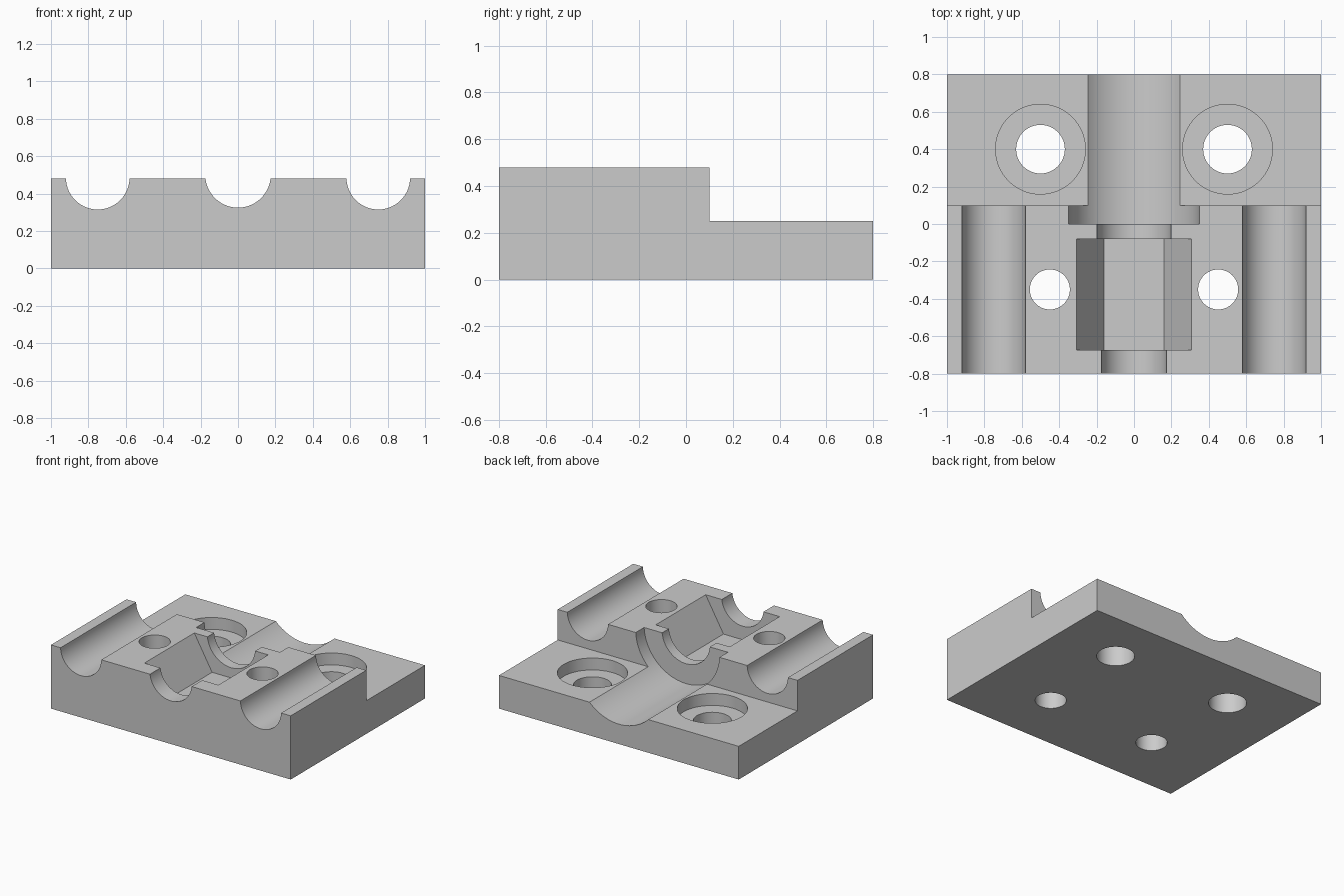
import bpy, bmesh
from math import cos, sin, tau
from mathutils import Vector

cube = bpy.data.objects.get("Cube")
if cube:
    bpy.data.objects.remove(cube, do_unlink=True)

grey = bpy.data.materials.new("plain grey")
grey.use_nodes = True
grey.diffuse_color = (0.6, 0.6, 0.6, 1)
grey.node_tree.nodes["Principled BSDF"].inputs["Base Color"].default_value = (0.6, 0.6, 0.6, 1)


def ring(cx, cy, r, sides=96):
    return [(cx + r * cos(tau * i / sides), cy + r * sin(tau * i / sides)) for i in range(sides)]


def prism(name, profile, axis, start, end):
    """Extrude a 2D profile along x (y,z points), y (x,z points) or z (x,y points)."""
    def place(u, v, w):
        return {"x": (w, u, v), "y": (u, w, v), "z": (u, v, w)}[axis]
    bm = bmesh.new()
    face = bm.faces.new([bm.verts.new(place(u, v, start)) for u, v in profile])
    ext = bmesh.ops.extrude_face_region(bm, geom=[face])
    moved = [g for g in ext["geom"] if isinstance(g, bmesh.types.BMVert)]
    bmesh.ops.translate(bm, verts=moved, vec=Vector(place(0, 0, end - start)))
    bmesh.ops.recalc_face_normals(bm, faces=bm.faces)
    mesh = bpy.data.meshes.new(name)
    bm.to_mesh(mesh)
    bm.free()
    mesh.materials.append(grey)
    obj = bpy.data.objects.new(name, mesh)
    bpy.context.collection.objects.link(obj)
    return obj


# Stepped block: tall front, low back
TOP, LOW, STEP = 0.48, 0.25, 0.1
block = prism("stepped_block", [(-0.8, 0), (0.8, 0), (0.8, LOW), (STEP, LOW),
                                (STEP, TOP), (-0.8, TOP)], "x", -1, 1)

# Central stepped channel with a hexagonal pocket
AXIS = 0.5
cutters = [
    prism("front_channel_cutter", ring(0, AXIS, 0.175), "y", -0.9, -0.4),
    prism("hex_pocket_cutter", ring(0, AXIS, 0.32, 6), "y", -0.675, -0.08),
    prism("neck_channel_cutter", ring(0, AXIS, 0.2), "y", -0.3, 0.2),
    prism("rear_channel_cutter", ring(0, AXIS, 0.35), "y", 0, 0.9),
]

# Side rod grooves, screw holes and counterbored mounting holes
for side, s in (("right", -1), ("left", 1)):
    cutters += [
        prism(side + "_groove_cutter", ring(0.75 * s, 0.485, 0.17), "y", -0.9, 0.2),
        prism(side + "_screw_hole_cutter", ring(0.45 * s, -0.35, 0.107), "z", -0.1, 0.6),
        prism(side + "_mount_hole_cutter", ring(0.5 * s, 0.4, 0.13), "z", -0.1, 0.6),
        prism(side + "_counterbore_cutter", ring(0.5 * s, 0.4, 0.24), "z", LOW - 0.09, 0.6),
    ]

for cutter in cutters:
    cutter.hide_render = True
    mod = block.modifiers.new(cutter.name, "BOOLEAN")
    mod.operation = "DIFFERENCE"
    mod.solver = "EXACT"
    mod.object = cutter

# Bake the cuts, then drop the cutters
bpy.context.view_layer.update()
graph = bpy.context.evaluated_depsgraph_get()
result = bpy.data.meshes.new_from_object(block.evaluated_get(graph))
block.modifiers.clear()
block.data = result
for cutter in cutters:
    bpy.data.objects.remove(cutter, do_unlink=True)

# Smooth curved walls, keep edges crisp
bpy.ops.object.select_all(action="DESELECT")
block.select_set(True)
bpy.context.view_layer.objects.active = block
bpy.ops.object.shade_smooth_by_angle(angle=0.5)
